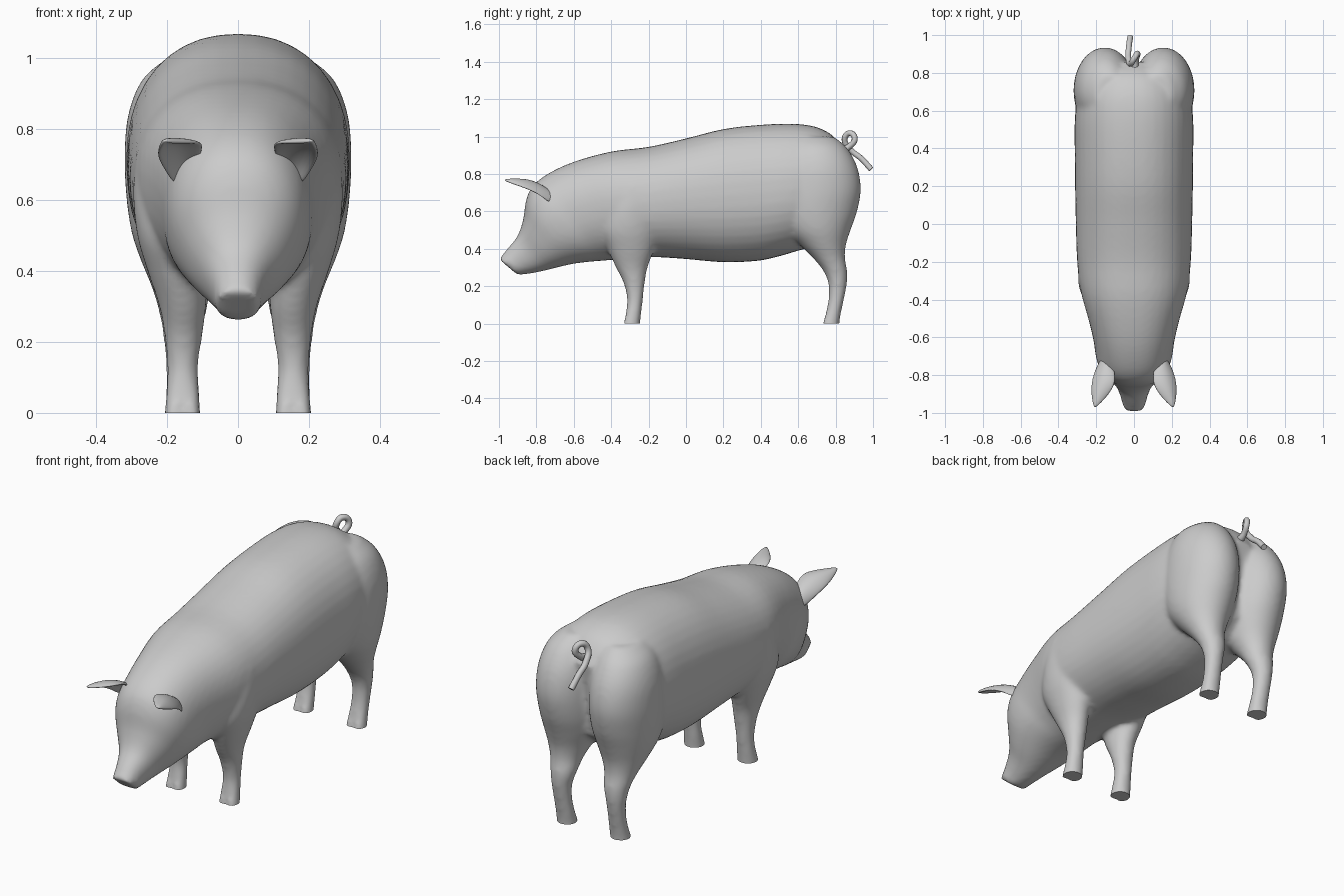
import bpy, bmesh, math
from mathutils import Vector

cube = bpy.data.objects.get("Cube")
if cube:
    bpy.data.objects.remove(cube)

skin = bpy.data.materials.new("light grey skin")
skin.use_nodes = True
GREY = (0.6, 0.6, 0.6, 1)
skin.diffuse_color = GREY
skin.node_tree.nodes["Principled BSDF"].inputs["Base Color"].default_value = GREY


def finish(bm, name):
    bmesh.ops.recalc_face_normals(bm, faces=bm.faces)
    me = bpy.data.meshes.new(name)
    bm.to_mesh(me)
    bm.free()
    me.materials.append(skin)
    me.shade_smooth()
    ob = bpy.data.objects.new(name, me)
    bpy.context.collection.objects.link(ob)
    return ob


def resample(rows, n=4):
    """Smoothly interpolate rows of numbers."""
    out = []
    for i in range(len(rows) - 1):
        quad = [rows[max(i - 1, 0)], rows[i], rows[i + 1], rows[min(i + 2, len(rows) - 1)]]
        for k in range(n):
            t = k / n
            out.append([b + t / 2 * (c - a + t * (2*a - 5*b + 4*c - d + t * (3*(b - c) + d - a)))
                        for a, b, c, d in zip(*quad)])
    return out + [list(rows[-1])]


def loft(bm, rings):
    loops = [[bm.verts.new(p) for p in ring] for ring in rings]
    for a, b in zip(loops, loops[1:]):
        for i in range(len(a)):
            j = (i + 1) % len(a)
            bm.faces.new((a[i], a[j], b[j], b[i]))
    bm.faces.new(loops[0])
    bm.faces.new(loops[-1])


def power(v, e):
    return math.copysign(abs(v) ** e, v)


ANGLES = [math.tau * i / 40 for i in range(40)]


def trunk_ring(yt, zt, yb, zb, w):
    top, bottom = Vector((0, yt, zt)), Vector((0, yb, zb))
    mid, half = (top + bottom) / 2, (top - bottom) / 2
    return [mid + half * power(math.cos(a), 0.9) + Vector((w * power(math.sin(a), 0.9), 0, 0))
            for a in ANGLES]


def leg_ring(z, x0, x1, y0, y1, side):
    ring = []
    for a in ANGLES:
        # cloven notch at the front of the hoof
        notch = max(0, 0.09 - z) / 0.09 * 0.4 * max(0, -math.sin(a)) ** 14
        ring.append((side * ((x0 + x1) / 2 + (x1 - x0) / 2 * math.cos(a)),
                     (y0 + y1) / 2 + (y1 - y0) / 2 * math.sin(a) * (1 - notch), z))
    return ring


# Snout to rump: top y, top z, bottom y, bottom z, half width
trunk = [
    (-1.00, .345, -.90, .26, .062), (-.955, .40, -.85, .265, .072),
    (-.90, .47, -.77, .28, .10), (-.87, .56, -.69, .30, .145),
    (-.855, .66, -.60, .32, .185), (-.82, .735, -.52, .33, .205),
    (-.74, .80, -.46, .335, .215), (-.60, .865, -.40, .34, .24),
    (-.40, .92, -.28, .35, .285), (-.20, .945, -.16, .355, .302),
    (0, .99, 0, .345, .308), (.20, 1.04, .20, .328, .312),
    (.40, 1.063, .38, .335, .314), (.58, 1.068, .50, .36, .314),
    (.70, 1.05, .60, .39, .30), (.79, 1.0, .70, .42, .25), (.86, .90, .80, .50, .16)]

# Legs from the sole up: z, inner x, outer x, front y, back y
front_leg = [
    (-.05, .105, .208, -.35, -.245), (0, .105, .208, -.345, -.245), (.06, .108, .203, -.325, -.238),
    (.13, .112, .200, -.315, -.23), (.22, .10, .208, -.335, -.22), (.30, .09, .222, -.375, -.205),
    (.40, .09, .255, -.42, -.17), (.50, .10, .284, -.45, -.15), (.62, .11, .296, -.42, -.16),
    (.74, .14, .285, -.36, -.2)]
hind_leg = [
    (-.05, .105, .208, .715, .82), (0, .105, .208, .72, .82), (.06, .108, .204, .745, .83),
    (.13, .112, .204, .762, .845), (.21, .108, .21, .762, .86), (.28, .09, .222, .735, .862),
    (.35, .075, .242, .68, .85), (.42, .045, .27, .61, .855), (.50, .01, .298, .53, .88),
    (.60, -.01, .314, .48, .915), (.72, -.01, .32, .48, .935), (.84, -.005, .31, .5, .915),
    (.94, .02, .27, .54, .86), (1.0, .05, .2, .58, .79)]

# Trunk, legs and hams fused into one skin
bm = bmesh.new()
loft(bm, [trunk_ring(*r) for r in resample(trunk)])
for leg in (front_leg, hind_leg):
    for side in (-1, 1):
        loft(bm, [leg_ring(*r, side) for r in resample(leg)])
body = finish(bm, "body")
fuse = body.modifiers.new("fuse", 'REMESH')
fuse.mode = 'VOXEL'
fuse.voxel_size = 0.013
fuse.use_smooth_shade = True
soften = body.modifiers.new("soften", 'SMOOTH')
soften.iterations = 8
soften.factor = 0.5

# Trim the soles flat on the ground
graph = bpy.context.evaluated_depsgraph_get()
bm = bmesh.new()
bm.from_object(body, graph)
body.modifiers.clear()
cut = bmesh.ops.bisect_plane(bm, geom=bm.verts[:] + bm.edges[:] + bm.faces[:],
                             plane_co=(0, 0, 0), plane_no=(0, 0, 1), clear_inner=True)
rim = [e for e in cut["geom_cut"] if isinstance(e, bmesh.types.BMEdge)]
soles = bmesh.ops.holes_fill(bm, edges=rim, sides=0)["faces"]
for e in rim:
    e.smooth = False
for f in bm.faces:
    f.smooth = True
    f.material_index = 0
bm.to_mesh(body.data)
bm.free()

# Cupped ears: inner edge, ridge and outer edge from root to tip
ear_rows = [
    ((.11, -.73, .69), (.15, -.69, .69), (.175, -.72, .63)),
    ((.10, -.79, .745), (.165, -.75, .73), (.205, -.77, .68)),
    ((.095, -.85, .763), (.17, -.83, .772), (.228, -.84, .715)),
    ((.145, -.92, .762), (.195, -.90, .775), (.226, -.91, .74)),
    ((.20, -.97, .765), (.206, -.972, .768), (.212, -.97, .765))]
for side, label in ((1, "left"), (-1, "right")):
    bm = bmesh.new()
    grid = [[bm.verts.new((side * x, y, z)) for x, y, z in row] for row in ear_rows]
    for a, b in zip(grid, grid[1:]):
        for i in range(2):
            bm.faces.new((a[i], a[i + 1], b[i + 1], b[i]))
    ear = finish(bm, label + "_ear")
    thick = ear.modifiers.new("thickness", 'SOLIDIFY')
    thick.thickness = 0.016
    thick.offset = 0
    ear.modifiers.new("round", 'SUBSURF').levels = 2
    ear.modifiers["round"].render_levels = 2

# Curly tail
curve = bpy.data.curves.new("tail", 'CURVE')
curve.dimensions = '3D'
curve.bevel_depth = 0.016
curve.bevel_resolution = 2
curve.use_fill_caps = True
path = [(0, .80, .92), (.01, .87, .945), (.018, .902, .99), (0, .875, 1.018),
        (-.018, .848, .985), (-.03, .88, .93), (-.027, .94, .88), (-.02, .99, .825)]
spline = curve.splines.new('BEZIER')
spline.bezier_points.add(len(path) - 1)
for p, co in zip(spline.bezier_points, path):
    p.co = co
    p.handle_left_type = p.handle_right_type = 'AUTO'
spline.bezier_points[0].radius = 1.5
curve.materials.append(skin)
bpy.context.collection.objects.link(bpy.data.objects.new("tail", curve))
